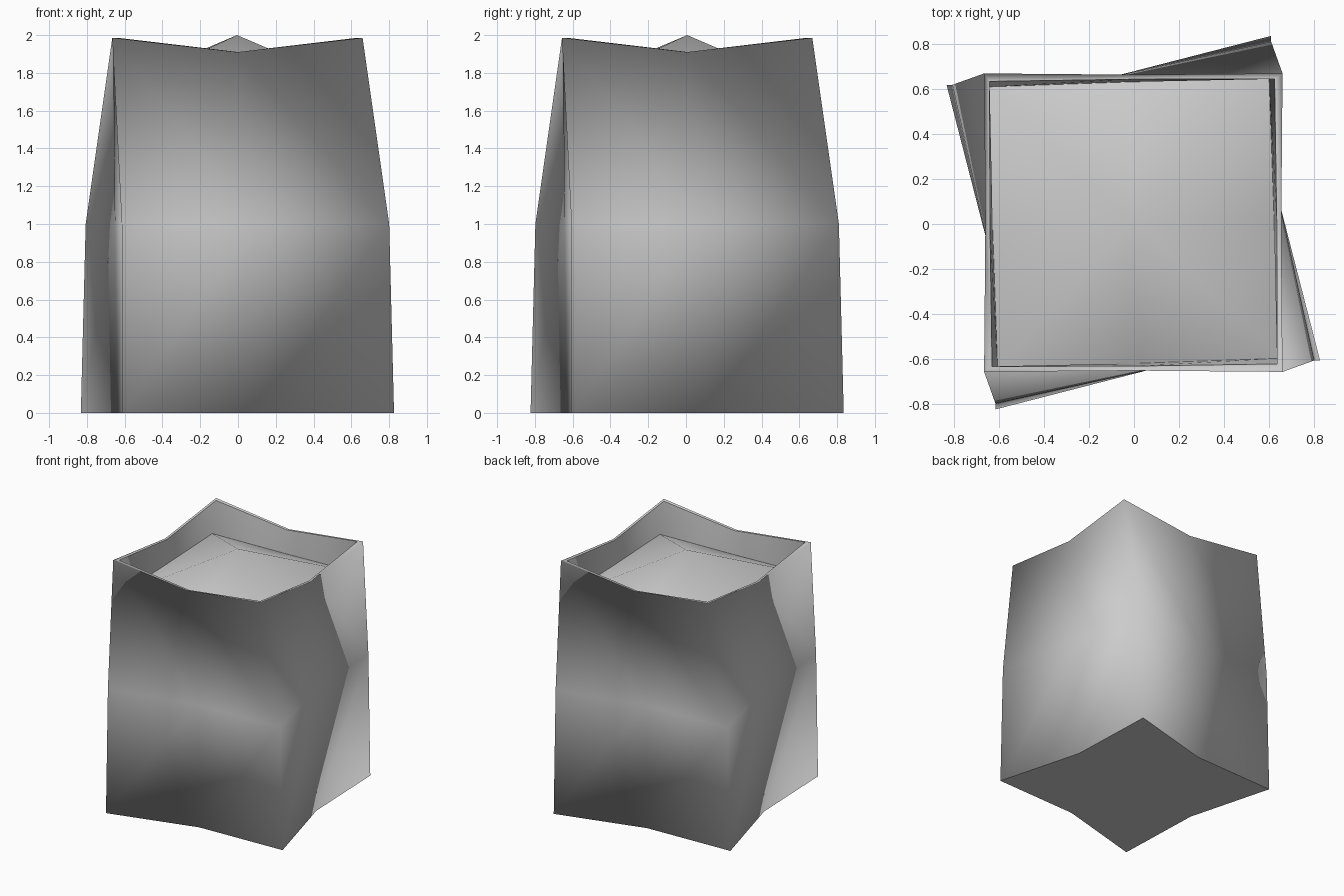
import bpy, bmesh, math

if "Cube" in bpy.data.objects:
    bpy.data.objects.remove(bpy.data.objects["Cube"])


def ring(bm, corner_r, mid_r, twist, corner_z, mid_z):
    """Eight-point square ring: corners alternate with side midpoints."""
    verts = []
    for i in range(8):
        a = math.radians(45 * i + 45 + twist)
        r, z = (corner_r, corner_z) if i % 2 == 0 else (mid_r, mid_z)
        verts.append(bm.verts.new((r * math.cos(a) - 0.003, r * math.sin(a) + 0.006, z)))
    return verts


def bridge(bm, lower, upper, lean_right=True, flip=False):
    """Join two rings with triangles, diagonals leaning to one side."""
    for i in range(8):
        j = (i + 1) % 8
        a, b, c, d = lower[i], lower[j], upper[j], upper[i]
        tris = [(a, b, c), (a, c, d)] if lean_right else [(a, b, d), (b, c, d)]
        for t in tris:
            bm.faces.new(t[::-1] if flip else t)


def finish(bm, name, smooth=True):
    me = bpy.data.meshes.new(name)
    bm.to_mesh(me)
    bm.free()
    for p in me.polygons:
        p.use_smooth = smooth
    ob = bpy.data.objects.new(name, me)
    bpy.context.collection.objects.link(ob)
    return ob


BASE = (1.03, 0.645, 8.6, 0.0, 0.0)
WAIST = (1.01, 0.655, 7.7, 1.0, 1.0)
RIM = (0.937, 0.657, 0.0, 1.985, 1.91)
RIM_INNER = (0.895, 0.637, 0.5, 1.985, 1.91)
FILL_EDGE = (0.89, 0.625, 2.4, 1.72, 1.72)

# Outer wall with hem and rim, smooth all round
bm = bmesh.new()
hem = ring(bm, 0.97, 0.61, 8.6, 0.004, 0.004)
base, waist, rim, rim_in = [ring(bm, *p) for p in (BASE, WAIST, RIM, RIM_INNER)]
bridge(bm, hem, base)
bridge(bm, base, waist)
bridge(bm, waist, rim, lean_right=False)
bridge(bm, rim, rim_in, flip=True)
finish(bm, "outer_wall")

# Flat base plate
bm = bmesh.new()
bm.faces.new(ring(bm, *BASE)[::-1])
finish(bm, "base", smooth=False)

# Inner wall down to the filling
bm = bmesh.new()
bridge(bm, ring(bm, *RIM_INNER), ring(bm, *FILL_EDGE))
finish(bm, "inner_wall")

# Low peaked filling
bm = bmesh.new()
edge = ring(bm, *FILL_EDGE)
apex = bm.verts.new((-0.005, 0.006, 2.0))
for i in range(8):
    bm.faces.new((edge[i], edge[(i + 1) % 8], apex))
finish(bm, "filling")
